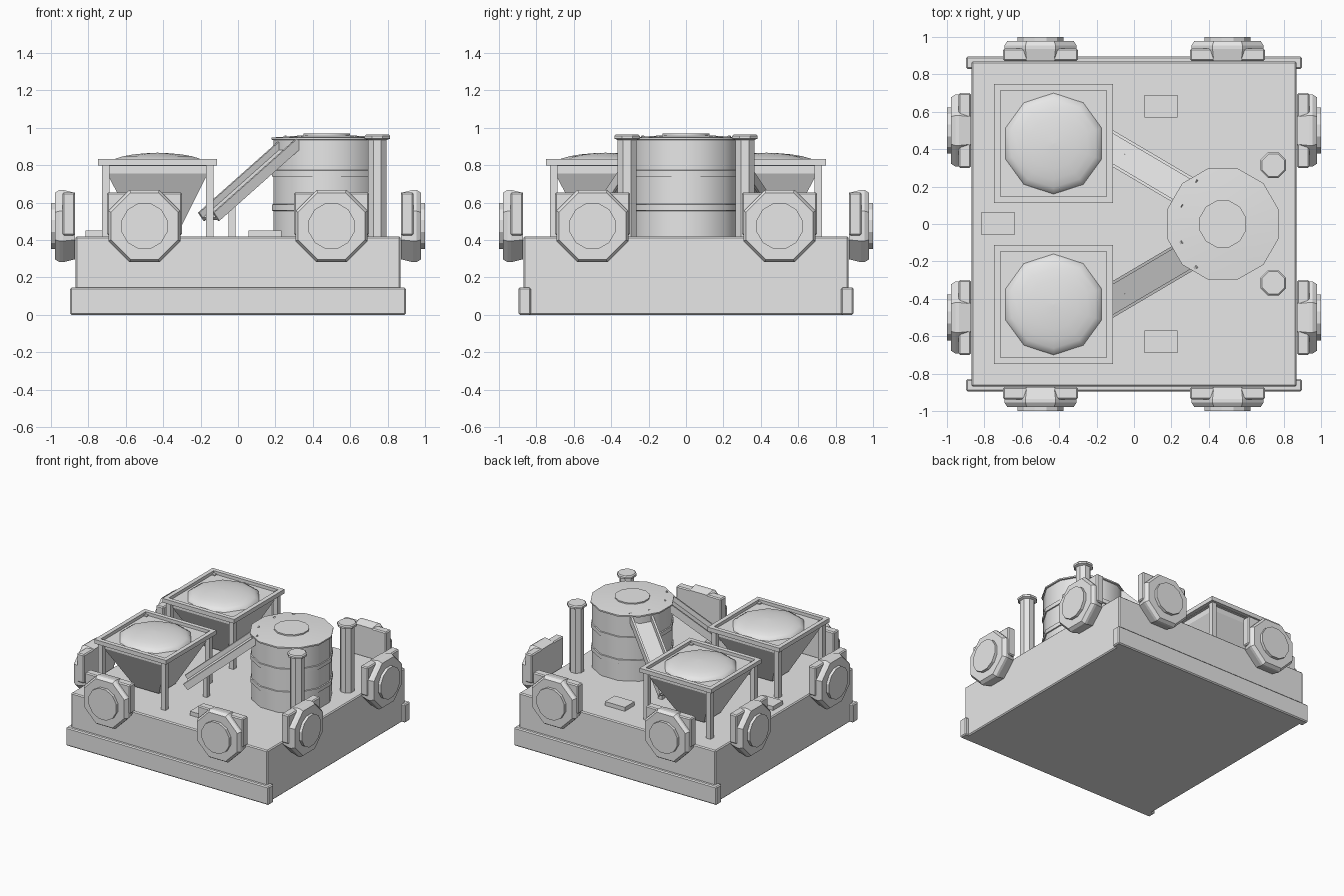
import bpy, bmesh, math
from math import pi, cos, sin
from mathutils import Matrix, Vector

cube = bpy.data.objects.get("Cube")
if cube:
    bpy.data.objects.remove(cube, do_unlink=True)

GREY = (0.8, 0.8, 0.8, 1)
mat = bpy.data.materials.new("pale_grey")
mat.use_nodes = True
mat.diffuse_color = GREY
mat.node_tree.nodes["Principled BSDF"].inputs["Base Color"].default_value = GREY


def finish(name, bm, matrix, smooth=False, bevel=0):
    bmesh.ops.recalc_face_normals(bm, faces=bm.faces)
    mesh = bpy.data.meshes.new(name)
    bm.to_mesh(mesh)
    bm.free()
    mesh.materials.append(mat)
    obj = bpy.data.objects.new(name, mesh)
    bpy.context.collection.objects.link(obj)
    obj.matrix_world = matrix
    if bevel:
        mod = obj.modifiers.new("edge_bevel", "BEVEL")
        mod.width = bevel
        mod.segments = 1
    if smooth:
        bpy.ops.object.select_all(action="DESELECT")
        obj.select_set(True)
        bpy.context.view_layer.objects.active = obj
        bpy.ops.object.shade_smooth_by_angle(angle=math.radians(35))
    return obj


def box(name, low, high, matrix=Matrix(), bevel=0):
    low, high = Vector(low), Vector(high)
    bm = bmesh.new()
    bmesh.ops.create_cube(bm, size=1)
    for v in bm.verts:
        v.co = (low + high) / 2 + v.co * (high - low)
    return finish(name, bm, matrix, bevel=bevel)


def lathe(name, profile, sides, matrix, smooth=False):
    """Stack of polygon rings given as (apothem, height), capped at both ends."""
    bm = bmesh.new()
    rings = []
    for apothem, z in profile:
        r = apothem / cos(pi / sides)
        rings.append([bm.verts.new((r * cos((2 * i + 1) * pi / sides),
                                    r * sin((2 * i + 1) * pi / sides), z))
                      for i in range(sides)])
    for a, b in zip(rings, rings[1:]):
        for i in range(sides):
            j = (i + 1) % sides
            bm.faces.new((a[i], a[j], b[j], b[i]))
    bm.faces.new(rings[0])
    bm.faces.new(rings[-1])
    return finish(name, bm, matrix, smooth)


DECK = 0.42

# Base block with front and back skirts
box("base", (-0.87, -0.87, 0), (0.87, 0.87, DECK), bevel=0.008)
for side in (-1, 1):
    box("skirt", (-0.897, side * 0.863 - 0.033, 0),
        (0.897, side * 0.863 + 0.033, 0.147), bevel=0.008)

# Two ports on each of the four sides
for quarter in range(4):
    turn = Matrix.Rotation(quarter * pi / 2, 4, "Z")
    for x in (-0.5, 0.5):
        box("port_plate", (x - 0.2, -0.938, DECK + 0.005),
            (x + 0.2, -0.872, 0.655), turn, bevel=0.008)
        out = turn @ Matrix.Translation((x, 0, 0.475)) @ Matrix.Rotation(pi / 2, 4, "X")
        lathe("port_frame", [(0.178, 0.872), (0.193, 0.935), (0.193, 0.955),
                             (0.178, 0.978)], 8, out)
        lathe("port_cover", [(0.122, 0.97), (0.122, 1.0)], 12, out)

# Storage tank with two ribs and a raised hatch
tank = [(0.286, DECK)]
for z in (0.574, 0.757):
    tank += [(0.286, z - 0.018), (0.294, z - 0.016), (0.294, z + 0.016), (0.286, z + 0.018)]
tank += [(0.286, 0.935), (0.297, 0.937), (0.297, 0.948), (0.13, 0.96)]
at_tank = Matrix.Translation((0.475, 0, 0))
lathe("tank", tank, 12, at_tank, True)
lathe("tank_hatch", [(0.125, 0.955), (0.125, 0.97)], 12, at_tank, True)

# Hoppers, chutes and vents, mirrored front to back
for side in (-1, 1):
    # Vent pipe with a wider cap
    lathe("vent_pipe", [(0.05, DECK), (0.05, 0.935), (0.068, 0.942), (0.068, 0.957),
                        (0.06, 0.965)], 8, Matrix.Translation((0.745, side * 0.315, 0)))

    # Hopper funnel, rim, legs and heaped load
    at = Matrix.Translation((-0.43, side * 0.43, 0))
    lathe("hopper_funnel", [(0.105, DECK + 0.01), (0.268, 0.755), (0.268, 0.805)], 4, at)
    for k in range(4):
        turned = at @ Matrix.Rotation(k * pi / 2, 4, "Z")
        box("hopper_rim", (-0.318, -0.318, 0.8), (0.318, -0.284, 0.833), turned)
        box("hopper_leg", (0.258, 0.258, DECK), (0.298, 0.298, 0.815), turned)
    box("hopper_load_surface", (-0.288, -0.288, 0.797), (0.288, 0.288, 0.808), at)
    dome = [(0.258 * cos(t * pi / 12), 0.806 + 0.06 * sin(t * pi / 12)) for t in range(6)]
    dome.append((0.004, 0.867))
    lathe("hopper_load", dome, 10, at, True)

    # Sloping open chute from the hopper to the tank
    start = Vector((-0.15, side * 0.425, 0.515))
    run = Vector((0.30, side * 0.16, 0.915)) - start
    length = run.length
    slope = (Matrix.Translation(start)
             @ Matrix.Rotation(math.atan2(run.y, run.x), 4, "Z")
             @ Matrix.Rotation(-math.asin(run.z / length), 4, "Y"))
    box("chute_floor", (0, -0.08, -0.01), (length, 0.08, 0.006), slope)
    for edge in (-1, 1):
        box("chute_wall", (0, edge * 0.077 - 0.008, -0.015),
            (length + 0.02, edge * 0.077 + 0.008, 0.04), slope)
    box("chute_post", (-0.05, side * 0.355 - 0.018, DECK), (-0.014, side * 0.355 + 0.018, 0.61))

    # Deck pads either side
    box("deck_pad", (0.057, side * 0.63 - 0.061, DECK), (0.233, side * 0.63 + 0.061, 0.452))

# Side deck pad
box("side_pad", (-0.815, -0.06, DECK), (-0.64, 0.064, 0.452))
